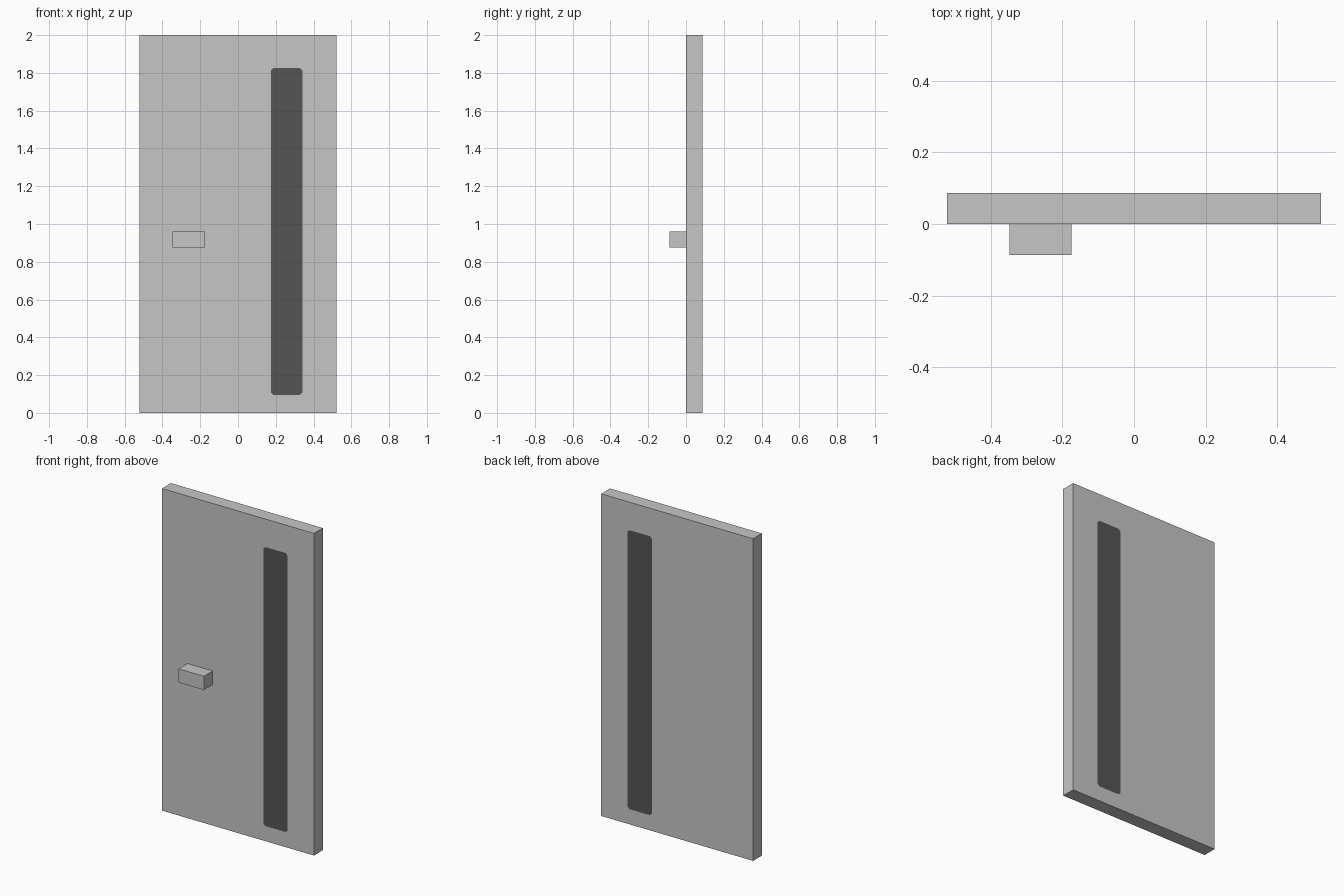
import bpy, bmesh
from mathutils import Vector

if "Cube" in bpy.data.objects:
    bpy.data.objects.remove(bpy.data.objects["Cube"])

U = 1 / 23  # module of the design


def material(name, v):
    m = bpy.data.materials.new(name)
    m.diffuse_color = (v, v, v, 1)
    m.use_nodes = True
    m.node_tree.nodes["Principled BSDF"].inputs["Base Color"].default_value = m.diffuse_color
    return m


grey = material("light_grey", 0.565)
dark = material("dark_glass", 0.091)


def box(bm, lo, hi):
    bmesh.ops.create_cube(bm, size=1)
    for v in bm.verts:
        v.co = Vector([a + (c + 0.5) * (b - a) for a, b, c in zip(lo, hi, v.co)])


def finish(bm, name, mats):
    me = bpy.data.meshes.new(name)
    bm.to_mesh(me)
    bm.free()
    for m in mats:
        me.materials.append(m)
    ob = bpy.data.objects.new(name, me)
    bpy.context.collection.objects.link(ob)
    return ob


# Door slab, with a flush dark window strip cut into both broad faces
X0, X1, Z0, Z1, C = 4 * U, 7.83 * U, 0.094, 42 * U, 0.013
bm = bmesh.new()
box(bm, (-12 * U, 0, 0), (12 * U, 2 * U, 2))


def cut(faces, co, no):
    geom = set(faces)
    for f in faces:
        geom.update(f.edges)
        geom.update(f.verts)
    bmesh.ops.bisect_plane(bm, geom=list(geom), plane_co=co, plane_no=no, dist=1e-6)


def in_strip(f):
    c = f.calc_center_median()
    return abs(f.normal.y) > 0.9 and X0 < c.x < X1 and Z0 < c.z < Z1


for x in (X0, X1):
    cut(bm.faces[:], (x, 0, 0), (1, 0, 0))
for z in (Z0, Z1):
    cut(bm.faces[:], (0, 0, z), (0, 0, 1))

# clipped corners of the strip
corners = [(x, z, sx, sz) for x, sx in ((X0, 1), (X1, -1)) for z, sz in ((Z0, 1), (Z1, -1))]
for x, z, sx, sz in corners:
    bm.normal_update()
    cut([f for f in bm.faces if in_strip(f)], (x + sx * C, 0, z), (sx, 0, sz))
bm.normal_update()
for f in bm.faces:
    c = f.calc_center_median()
    clipped = any((c.x - x) * sx + (c.z - z) * sz < C for x, z, sx, sz in corners)
    f.material_index = int(in_strip(f) and not clipped)
finish(bm, "door_slab", [grey, dark])

# Handle block on the front
bm = bmesh.new()
box(bm, (-8 * U, -2 * U, 0.875), (-4 * U, 0, 0.96))
finish(bm, "handle", [grey])
